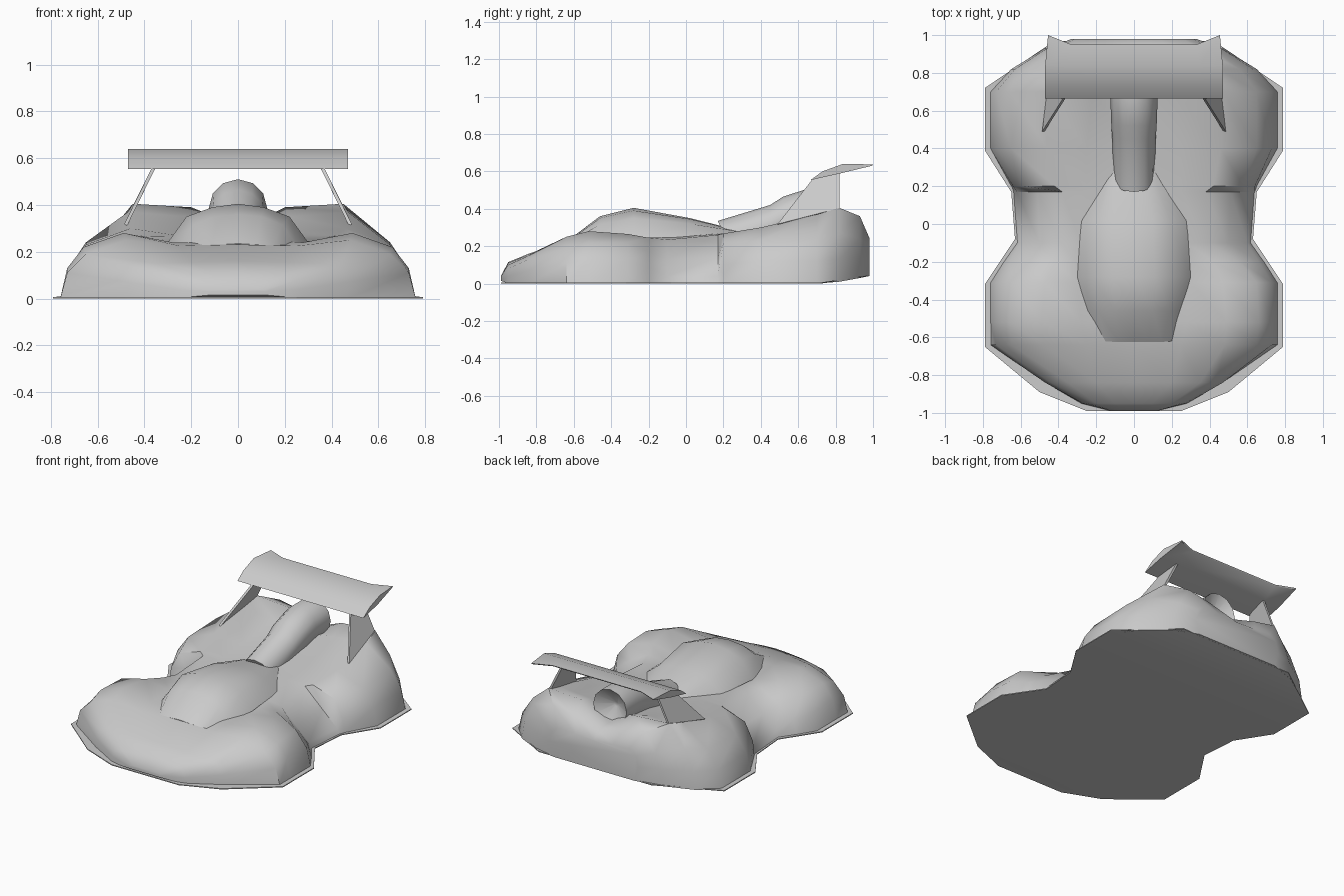
import bpy, bmesh, math
from mathutils import Vector

if "Cube" in bpy.data.objects:
    bpy.data.objects.remove(bpy.data.objects["Cube"])


def loft(name, rings, angle=38):
    """Skin a series of equal-length closed point rings and cap the ends."""
    bm = bmesh.new()
    vs = [[bm.verts.new(p) for p in r] for r in rings]
    n = len(rings[0])
    for a, b in zip(vs, vs[1:]):
        for i in range(n):
            j = (i + 1) % n
            bm.faces.new((a[i], a[j], b[j], b[i]))
    bm.faces.new(vs[0])
    bm.faces.new(vs[-1])
    bmesh.ops.recalc_face_normals(bm, faces=bm.faces)
    me = bpy.data.meshes.new(name)
    bm.to_mesh(me)
    bm.free()
    ob = bpy.data.objects.new(name, me)
    bpy.context.collection.objects.link(ob)
    bpy.ops.object.select_all(action='DESELECT')
    bpy.context.view_layer.objects.active = ob
    ob.select_set(True)
    bpy.ops.object.shade_smooth_by_angle(angle=math.radians(angle))
    return ob


def section(y, half, zc):
    """Full cross-section from its right half and centre height."""
    return ([(x, y, z) for x, z in half] + [(0, y, zc)]
            + [(-x, y, z) for x, z in reversed(half)])


def plate(name, pts, thick):
    """Flat panel with thickness, mirrored across x."""
    pts = [Vector(p) for p in pts]
    off = (pts[1] - pts[0]).cross(pts[2] - pts[0]).normalized() * thick / 2
    ob = loft(name, [[p + off for p in pts], [p - off for p in pts]], angle=20)
    ob.modifiers.new("mirror", 'MIRROR')
    return ob


# body shell: front clip with wheel fairings, then sloped waist and rear deck
front = [
    (-.99, [(.12, .015), (.12, .03), (.11, .035), (.08, .04), (.05, .04)], .04),
    (-.95, [(.28, 0), (.27, .04), (.25, .08), (.2, .1), (.1, .11)], .115),
    (-.84, [(.47, 0), (.47, .07), (.44, .13), (.35, .15), (.2, .155)], .16),
    (-.64, [(.76, 0), (.73, .11), (.65, .19), (.48, .25), (.25, .225)], .23),
    (-.52, [(.76, 0), (.73, .13), (.66, .22), (.49, .28), (.28, .24)], .24),
    (-.31, [(.76, 0), (.73, .12), (.65, .22), (.47, .265), (.3, .235)], .25),
    (-.2, [(.69, 0), (.66, .09), (.56, .17), (.42, .245), (.3, .235)], .25),
]
rear = [
    (-.1, [(.62, 0), (.6, .04), (.5, .13), (.39, .235), (.28, .245)], .25),
    (.17, [(.64, 0), (.62, .04), (.51, .14), (.38, .26), (.25, .265)], .27),
    (.2, [(.65, 0), (.64, .1), (.58, .215), (.42, .268), (.25, .268)], .27),
    (.4, [(.76, 0), (.73, .12), (.65, .23), (.46, .3), (.25, .285)], .28),
    (.7, [(.76, 0), (.73, .12), (.65, .24), (.47, .37), (.22, .35)], .31),
    (.82, [(.65, .01), (.63, .13), (.56, .27), (.45, .405), (.2, .39)], .29),
    (.93, [(.47, .03), (.46, .14), (.42, .24), (.34, .36), (.18, .33)], .28),
    (.98, [(.3, .04), (.33, .14), (.31, .21), (.26, .245), (.14, .24)], .235),
]
loft("body_shell", [section(*s) for s in front + rear], 50)

# floor plate with upswept tail
outline = [(-.99, .25), (-.89, .5), (-.65, .79), (-.32, .79), (-.08, .63),
           (.17, .65), (.39, .79), (.72, .79), (.97, .42)]
floor = []
for y, w in outline:
    z = max(0, (y - .72) * .15)
    floor.append([(-w, y, z), (w, y, z), (w, y, z + .006), (-w, y, z + .006)])
loft("floor_plate", floor, 20)

# cockpit canopy
canopy = [
    (-.625, [(.2, .225), (.15, .228), (.08, .23)], .235),
    (-.46, [(.25, .23), (.19, .315), (.1, .35)], .36),
    (-.28, [(.3, .24), (.22, .35), (.11, .39)], .405),
    (.02, [(.28, .25), (.19, .32), (.1, .345)], .35),
    (.27, [(.13, .265), (.1, .28), (.05, .285)], .288),
]
loft("canopy", [section(*s) for s in canopy], 50)

# engine intake tube with a raked mouth and a hollow conical tail
tube = [(.21, .335, .11), (.45, .42, .115), (.52, .465, .12),
        (.66, .51, .125), (.81, .51, .125), (.74, .4, .015)]
rings = []
for k, (y, top, r) in enumerate(tube):
    ring = []
    for i in range(12):
        a = math.tau * i / 12
        rake = .05 * (1 - math.sin(a)) - .04 if k == 0 else 0
        ring.append((r * math.cos(a), y + rake, top - r + r * math.sin(a)))
    rings.append(ring)
loft("intake_tube", rings, 45)

# rear wing with swept-back tips
wing = []
for x, xb, tail in ((-.47, -.455, 1.0), (-.35, -.33, .95), (.35, .33, .95), (.47, .455, 1.0)):
    wing.append([(x, .665, .553), (x, .73, .6), (x, .84, .64), (xb, tail, .637),
                 (xb, tail - .005, .63), (x, .82, .588)])
loft("rear_wing", wing)

# wing struts
plate("wing_strut", [(.48, .49, .315), (.36, .68, .56), (.345, .82, .59), (.44, .82, .4)], .014)
